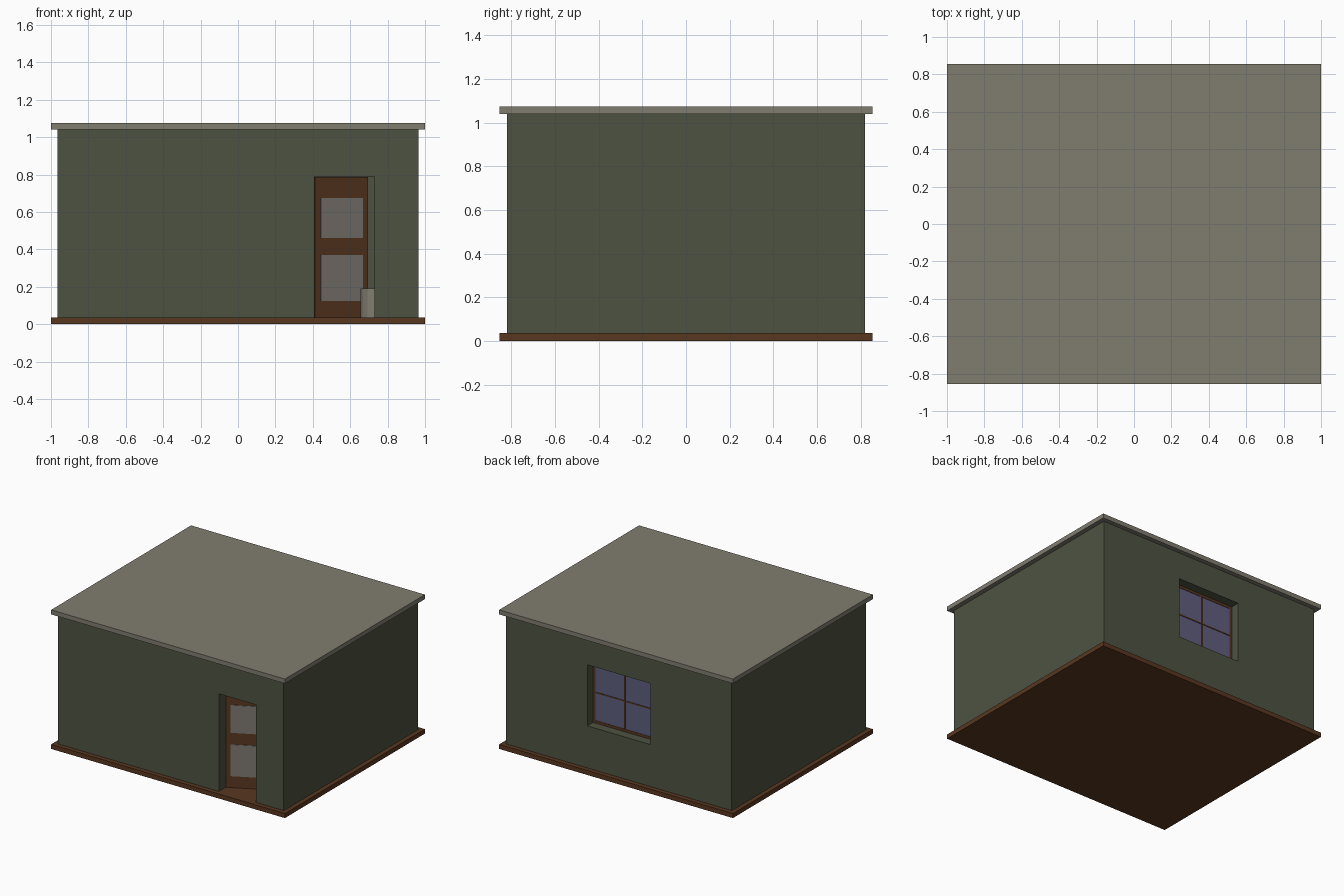
import bpy, bmesh, math
from mathutils import Matrix, Vector

if "Cube" in bpy.data.objects:
    bpy.data.objects.remove(bpy.data.objects["Cube"])


def material(name, rgb):
    m = bpy.data.materials.new(name)
    m.diffuse_color = (*rgb, 1)
    m.use_nodes = True
    m.node_tree.nodes["Principled BSDF"].inputs["Base Color"].default_value = m.diffuse_color
    return m


STONE = material("roof grey", (0.216, 0.202, 0.162))
GREEN = material("wall green", (0.076, 0.086, 0.054))
BROWN = material("wood brown", (0.098, 0.038, 0.0145))
GLASS = material("window blue", (0.114, 0.112, 0.215))
PANEL = material("panel grey", (0.202, 0.186, 0.165))


def box(name, lo, hi, mat, matrix=None):
    """Axis-aligned box between two corners, optionally transformed."""
    lo, hi = Vector(lo), Vector(hi)
    bm = bmesh.new()
    bmesh.ops.create_cube(bm, size=1)
    bmesh.ops.scale(bm, vec=hi - lo, verts=bm.verts)
    bmesh.ops.translate(bm, vec=(lo + hi) / 2, verts=bm.verts)
    if matrix:
        bm.transform(matrix)
    return finish(name, bm, mat)


def finish(name, bm, mat):
    me = bpy.data.meshes.new(name)
    bm.to_mesh(me)
    bm.free()
    me.materials.append(mat)
    ob = bpy.data.objects.new(name, me)
    bpy.context.collection.objects.link(ob)
    return ob


def cut(target, cutter):
    """Subtract a cutter and remove it."""
    cutter.hide_render = True
    mod = target.modifiers.new("cut", 'BOOLEAN')
    mod.operation = 'DIFFERENCE'
    mod.solver = 'EXACT'
    mod.object = cutter
    bpy.context.view_layer.objects.active = target
    bpy.ops.object.modifier_apply(modifier=mod.name)
    bpy.data.objects.remove(cutter)


FLOOR, TOP, T = 0.035, 1.04, 0.085      # floor level, wall top, wall thickness
WX, WY = 0.965, 0.82                    # outer half sizes of the walls

# Floor and roof slabs
box("floor_slab", (-1, -0.855, 0), (1, 0.855, FLOOR), BROWN)
box("roof_slab", (-1, -0.855, TOP), (1, 0.855, 1.075), STONE)

# Hollow walls with a door opening in front and a window opening behind
walls = box("walls", (-WX, -WY, FLOOR), (WX, WY, TOP), GREEN)
cut(walls, box("room_cutter", (-WX + T, -WY + T, -0.2), (WX - T, WY - T, 1.3), GREEN))
cut(walls, box("door_cutter", (0.41, -1, -0.1), (0.73, -0.6, 0.79), GREEN))
X0, X1, Z0, Z1 = -0.27, 0.27, 0.36, 0.832
cut(walls, box("window_cutter", (X0, 0.6, Z0), (X1, 1, Z1), GREEN))

# Door, hinged on the left and standing ajar into the room
swing = Matrix.Translation((0.412, -WY + T, 0)) @ Matrix.Rotation(math.radians(27), 4, 'Z')
box("door", (0, 0, FLOOR), (0.318, 0.02, 0.787), BROWN, swing)
for part, z0, z1 in (("lower", 0.125, 0.37), ("upper", 0.46, 0.675)):
    for side, y in (("outer", -0.004), ("inner", 0.02)):
        box(f"door_{part}_panel_{side}", (0.034, y, z0), (0.286, y + 0.004, z1),
            PANEL, swing)

# Window: pane, surrounding frame and crossing glazing bars
Y0, Y1, F = WY - T, WY - 0.07, 0.02
box("window_pane", (X0, Y0 + 0.004, Z0), (X1, Y1 - 0.003, Z1), GLASS)
for name, x in (("left", X0), ("right", X1 - F)):
    box(f"window_frame_{name}", (x, Y0, Z0), (x + F, Y1, Z1), BROWN)
for name, z in (("bottom", Z0), ("top", Z1 - F)):
    box(f"window_frame_{name}", (X0 + F, Y0, z), (X1 - F, Y1, z + F), BROWN)
zm = (Z0 + Z1) / 2
box("window_bar_upright", (-0.005, Y0, Z0 + F), (0.005, Y1, Z1 - F), BROWN)
box("window_bar_cross", (X0 + F, Y0, zm - 0.005), (X1 - F, Y1, zm + 0.005), BROWN)

# Low-poly bin standing inside, beside the door
bm = bmesh.new()
bmesh.ops.create_cone(bm, cap_ends=True, segments=12, radius1=0.075, radius2=0.075, depth=0.155)
bmesh.ops.translate(bm, vec=(0.73, -0.655, FLOOR + 0.0775), verts=bm.verts)
lid = max(bm.faces, key=lambda f: f.calc_center_median().z)
bmesh.ops.inset_region(bm, faces=[lid], thickness=0.01)
bmesh.ops.translate(bm, vec=(0, 0, -0.14), verts=lid.verts)
finish("bin", bm, STONE)
